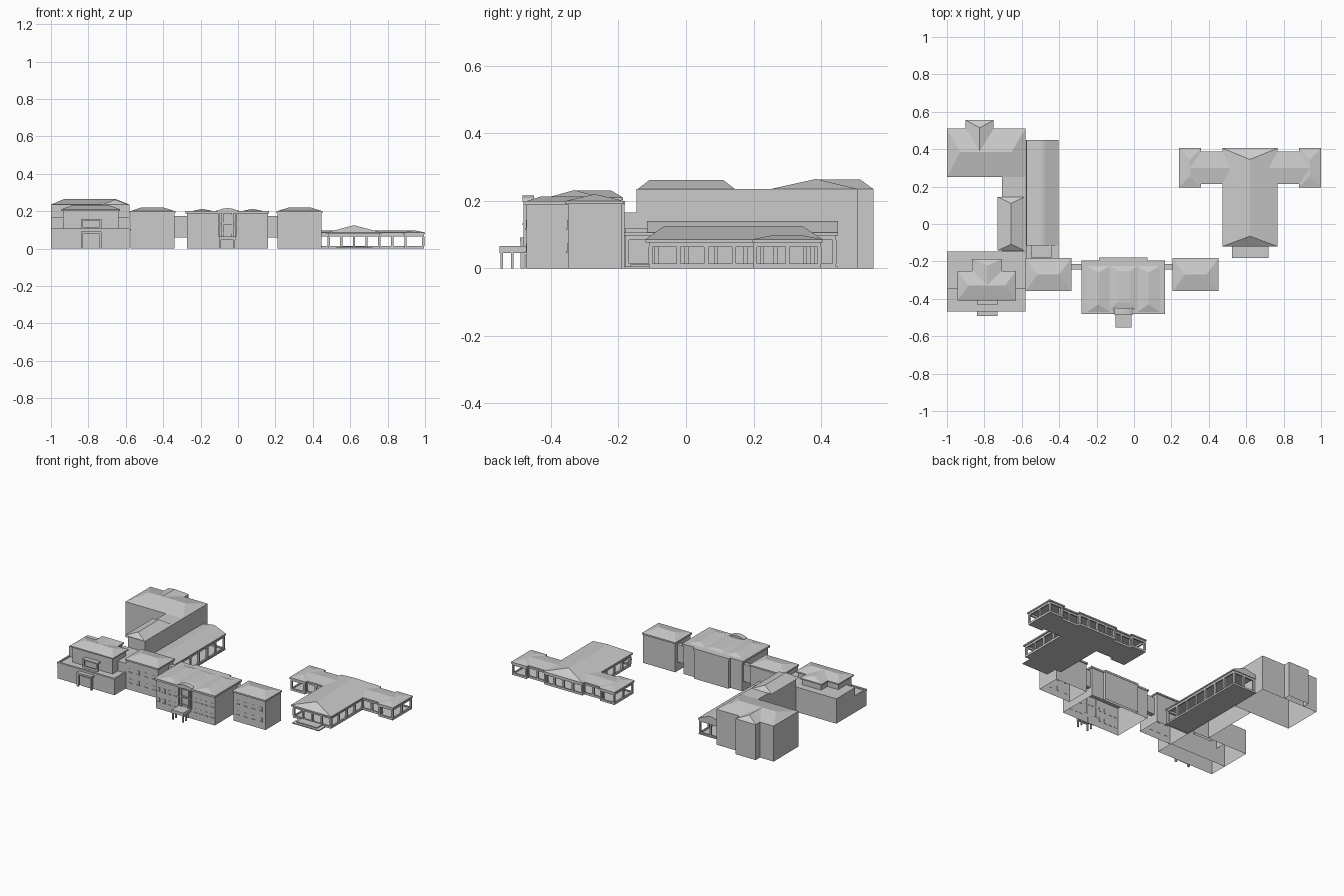
import bpy, bmesh, math
from mathutils import Vector

if "Cube" in bpy.data.objects:
    bpy.data.objects.remove(bpy.data.objects["Cube"])


def finish(name, bm):
    me = bpy.data.meshes.new(name)
    bm.to_mesh(me)
    bm.free()
    ob = bpy.data.objects.new(name, me)
    bpy.context.collection.objects.link(ob)
    return ob


def add_box(bm, x0, x1, y0, y1, z0, z1, floor=True):
    v = [bm.verts.new((x, y, z)) for z in (z0, z1) for x, y in ((x0, y0), (x1, y0), (x1, y1), (x0, y1))]
    bm.faces.new(v[4:])
    if floor:
        bm.faces.new(v[3::-1])
    for i in range(4):
        j = (i + 1) % 4
        bm.faces.new((v[i], v[j], v[j + 4], v[i + 4]))


def boxes(name, *specs, floor=True):
    bm = bmesh.new()
    for s in specs:
        add_box(bm, *s, floor=floor)
    return finish(name, bm)


def hip(name, base, z0, ridge, z1):
    """Hipped roof: base rectangle and ridge rectangle (may be a line), both x0,x1,y0,y1."""
    pts = {(x, y, z) for r, z in ((base, z0), (ridge, z1)) for x in r[:2] for y in r[2:]}
    bm = bmesh.new()
    for p in sorted(pts):
        bm.verts.new(p)
    bmesh.ops.convex_hull(bm, input=bm.verts[:])
    bmesh.ops.dissolve_limit(bm, angle_limit=0.005, verts=bm.verts[:], edges=bm.edges[:])
    bmesh.ops.recalc_face_normals(bm, faces=bm.faces[:])
    return finish(name, bm)


def prism_y(name, profile, y0, y1):
    """Closed prism: an x,z profile swept along y."""
    bm = bmesh.new()
    a, b = [[bm.verts.new((x, y, z)) for x, z in profile] for y in (y0, y1)]
    bm.faces.new(a)
    bm.faces.new(b[::-1])
    for i in range(len(a)):
        j = (i + 1) % len(a)
        bm.faces.new((a[i], b[i], b[j], a[j]))
    bmesh.ops.recalc_face_normals(bm, faces=bm.faces[:])
    return finish(name, bm)


def arcade(bm, a, b, z, bay=0.085, t=0.005, post=0.006):
    """Open wall from a to b: sill, beam and evenly spaced posts."""
    a, b = Vector(a), Vector(b)
    x0, x1 = sorted((a.x, b.x))
    y0, y1 = sorted((a.y, b.y))
    for lo, hi in ((0, 0.014), (z - 0.016, z)):
        add_box(bm, x0 - t, x1 + t, y0 - t, y1 + t, lo, hi)
    n = max(1, round((b - a).length / bay))
    for i in range(n + 1):
        p = a.lerp(b, i / n)
        add_box(bm, p.x - post, p.x + post, p.y - post, p.y + post, 0.014, z - 0.016)


def windows(name, xs, y, zs, w=0.016, h=0.024):
    """Rows of shallow window panels with a projecting sill on a front wall."""
    spec = []
    for z in zs:
        for x in xs:
            spec.append((x - w / 2, x + w / 2, y - 0.002, y + 0.002, z, z + h))
            spec.append((x - w / 2 - .003, x + w / 2 + .003, y - 0.005, y + 0.002, z - 0.005, z))
    return boxes(name, *spec)


# --- rear left wing: L-shaped hall with hipped roofs
boxes("rear_hall_walls", (-1, -.58, .25, .51, 0, .235), (-.90, -.75, .51, .555, 0, .235),
      (-.705, -.58, -.147, .25, 0, .235), floor=False)
hip("rear_hall_roof", (-1, -.58, .25, .51), .235, (-.93, -.655, .385, .385), .265)
hip("rear_hall_cross_roof", (-.90, -.75, .385, .555), .235, (-.825, -.825, .385, .515), .264)
hip("rear_link_roof", (-.73, -.585, -.143, .145), .235, (-.657, -.657, -.108, .11), .262)

# --- front left hall: stepped masses, T-shaped roof
boxes("front_hall_walls", (-1, -.58, -.345, -.147, 0, .165), (-1, -.58, -.465, -.345, 0, .10),
      (-.935, -.64, -.40, -.26, .10, .205), (-.855, -.715, -.30, -.195, .10, .205), floor=False)
boxes("front_hall_parapet", (-1, -.58, -.468, -.455, .095, .108), (-1, -.99, -.46, -.345, .095, .108),
      (-.59, -.58, -.46, -.345, .095, .108))
boxes("front_hall_cornice", (-.945, -.63, -.41, -.25, .202, .21), (-.865, -.705, -.30, -.187, .202, .21))
hip("front_hall_roof", (-.945, -.63, -.41, -.25), .21, (-.885, -.69, -.33, -.33), .232)
hip("front_hall_cross_roof", (-.865, -.705, -.33, -.187), .21, (-.785, -.785, -.33, -.222), .231)
boxes("front_hall_upper_balcony", (-.84, -.73, -.43, -.40, .15, .158), (-.84, -.73, -.43, -.425, .10, .115),
      (-.84, -.83, -.43, -.42, .10, .15), (-.74, -.73, -.43, -.42, .10, .15))
boxes("front_hall_porch", (-.84, -.73, -.492, -.465, .08, .092), (-.84, -.828, -.49, -.478, 0, .08),
      (-.742, -.73, -.49, -.478, 0, .08), (-.825, -.745, -.469, -.465, 0, .065))

# --- long glazed gallery
bm = bmesh.new()
for a, b in (((-.413, -.175), (-.413, .44)), ((-.565, .44), (-.413, .44)), ((-.565, -.175), (-.413, -.175))):
    arcade(bm, a, b, .10)
add_box(bm, -.575, -.565, -.18, .445, 0, .10)
finish("gallery_walls", bm)
boxes("gallery_floor", (-.575, -.405, -.183, .448, 0, .006))
boxes("gallery_eave", (-.577, -.403, -.185, .45, .098, .106))
prism_y("gallery_roof", [(-.575, .106), (-.405, .106), (-.475, .136), (-.49, .14), (-.505, .14), (-.575, .125)],
        -.115, .45)
boxes("gallery_entry_block", (-.55, -.44, -.18, -.115, .10, .118))

# --- two square blocks either side of the main block
for side, x0 in (("left", -.575), ("right", .212)):
    x1 = x0 + .235
    boxes(side + "_block_walls", (x0, x1, -.35, -.19, 0, .192), floor=False)
    boxes(side + "_block_cornice", (x0 - .005, x1 + .005, -.358, -.183, .19, .2))
    hip(side + "_block_roof", (x0 - .003, x1 + .003, -.356, -.185), .2, (x0 + .06, x1 - .06, -.27, -.27), .22)
    windows(side + "_block_windows", [x0 + .032 + i * .057 for i in range(4)], -.35, (.05, .12))

# --- raised links
boxes("raised_links", (-.342, -.272, -.242, -.215, .06, .175), (.16, .214, -.242, -.215, .06, .175))

# --- main block
boxes("main_block_walls", (-.272, .16, -.472, -.2, 0, .192), (-.185, .07, -.2, -.182, 0, .192), floor=False)
boxes("main_block_cornice", (-.28, .167, -.482, -.196, .188, .2), (-.188, .073, -.2, -.18, .188, .2))
for side, x in (("left", -.19), ("right", .078)):
    hip("main_roof_" + side, (x - .06, x + .06, -.47, -.225), .2, (x, x, -.43, -.26), .213)
hip("main_roof_center", (-.13, .018, -.46, -.225), .2, (-.09, -.02, -.42, -.25), .207)
prism_y("arched_pediment",
        [(-.056 + .052 * math.cos(math.pi * i / 10), .198 + .018 * math.sin(math.pi * i / 10)) for i in range(11)],
        -.485, -.45)
windows("main_block_windows", [-.056 + s * (.075 + i * .04) for s in (-1, 1) for i in range(4)], -.472, (.05, .12))
windows("center_bay_windows", [-.056], -.474, (.085, .14), .04, .04)
boxes("center_bay_pilasters", *[(x - .005, x + .005, -.481, -.47, .065, .19) for x in (-.1, -.082, -.03, -.012)])
boxes("center_bay_ledges", (-.105, -.008, -.484, -.47, .128, .134))

# entrance canopy
boxes("entrance_canopy", (-.1, -.014, -.553, -.472, .045, .066))
boxes("canopy_columns", *[(x - .004, x + .004, y - .004, y + .004, 0, .045)
                          for x in (-.094, -.02) for y in (-.546, -.515)])
boxes("entrance_door", (-.08, -.033, -.476, -.47, 0, .042))

# --- single-storey pavilion, symmetric about x = CX
CX = .62
half = [(0, -.105), (.135, -.105), (.135, .225), (.275, .225), (.275, .205), (.37, .205), (.37, .395),
        (.275, .395), (.275, .375), (.135, .375), (.135, .395), (0, .395)]
bm = bmesh.new()
for s in (-1, 1):
    for (ax, ay), (bx, by) in zip(half, half[1:]):
        arcade(bm, (CX + s * ax, ay), (CX + s * bx, by), .08)
finish("pavilion_walls", bm)
plan = [(CX - .14, CX + .14, -.11, .40)]
eaves = [(CX - .147, CX + .147, -.12, .405)]
for s in (-1, 1):
    plan += [(*sorted((CX + s * .14, CX + s * .27)), .22, .38),
             (*sorted((CX + s * .27, CX + s * .375)), .2, .4)]
    eaves += [(*sorted((CX + s * .147, CX + s * .262)), .213, .387),
              (*sorted((CX + s * .262, CX + s * .38)), .195, .405)]
boxes("pavilion_floor", *[(*r, 0, .008) for r in plan])
boxes("pavilion_eaves", *[(*r, .077, .086) for r in eaves])
hip("pavilion_main_roof", eaves[0], .086, (CX, CX, -.065, .345), .125)
for s, side in ((-1, "left"), (1, "right")):
    hip(side + "_arm_roof", (*sorted((CX, CX + s * .33)), .213, .387), .086,
        (*sorted((CX, CX + s * .32)), .3, .3), .098)
    e = sorted((CX + s * .262, CX + s * .38))
    m = sum(e) / 2
    hip(side + "_end_roof", (*e, .195, .405), .086, (m, m, .255, .345), .098)
boxes("pavilion_front_steps", (CX - .095, CX + .1, -.182, -.11, 0, .006),
      (CX - .075, CX + .075, -.165, -.11, .006, .012))
